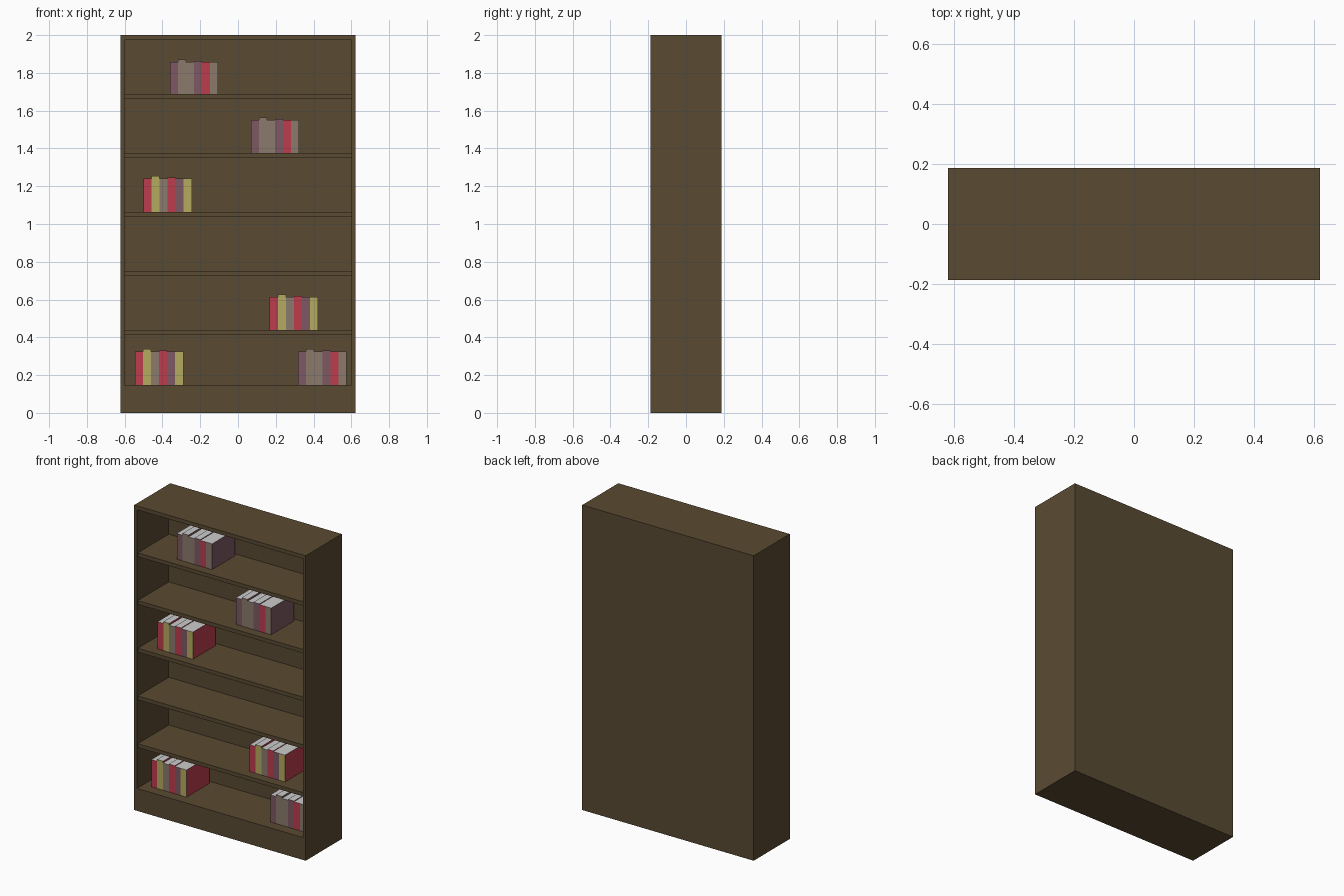
import bpy, bmesh
from mathutils import Vector

if "Cube" in bpy.data.objects:
    bpy.data.objects.remove(bpy.data.objects["Cube"])

W, D, H = 0.622, 0.187, 2.0          # half width, half depth, height
IN_X, FLOOR, TOP, BACK = 0.602, 0.147, 1.975, 0.142


def material(name, rgb):
    m = bpy.data.materials.new(name)
    m.diffuse_color = (*rgb, 1)
    m.use_nodes = True
    m.node_tree.nodes["Principled BSDF"].inputs["Base Color"].default_value = m.diffuse_color
    return m


wood = material("dark_wood", (0.102, 0.069, 0.032))
red = material("red_cover", (0.51, 0.045, 0.075))
yellow = material("yellow_cover", (0.46, 0.40, 0.115))
tan = material("tan_cover", (0.26, 0.195, 0.15))
purple = material("purple_cover", (0.205, 0.098, 0.122))
pages = material("pages", (0.6, 0.6, 0.6))


def add_box(bm, lo, hi):
    """Add an axis-aligned box and return its faces."""
    verts = bmesh.ops.create_cube(bm, size=1)["verts"]
    for v in verts:
        v.co = Vector([hi[i] if v.co[i] > 0 else lo[i] for i in range(3)])
    faces = list({f for v in verts for f in v.link_faces})
    for f in faces:
        f.normal_update()
    return faces


def finish(bm, name, mats):
    mesh = bpy.data.meshes.new(name)
    bm.normal_update()
    bm.to_mesh(mesh)
    bm.free()
    for m in mats:
        mesh.materials.append(m)
    obj = bpy.data.objects.new(name, mesh)
    bpy.context.collection.objects.link(obj)
    return obj


# Carcass: solid block with the front inset and pushed in to the back panel
bm = bmesh.new()
faces = add_box(bm, (-W, -D, 0), (W, D, H))
front = min(faces, key=lambda f: f.normal.y)
bmesh.ops.inset_region(bm, faces=[front], thickness=0.01)
for v in front.verts:
    v.co = (IN_X if v.co.x > 0 else -IN_X, -D, TOP if v.co.z > 1 else FLOOR)
new = bmesh.ops.extrude_discrete_faces(bm, faces=[front])["faces"][0]
for v in new.verts:
    v.co.y = BACK
finish(bm, "bookcase_carcass", [wood])

# Shelves
shelf_tops = [0.4375 + 0.3128 * i for i in range(5)]
for i, z in enumerate(shelf_tops):
    bm = bmesh.new()
    add_box(bm, (-IN_X, -D + 0.008, z - 0.025), (IN_X, BACK, z))
    finish(bm, f"shelf_{i + 1}", [wood])


# Books: coloured spines, one cover colour on the sides, pale pages on top
def book_row(name, x, z, height, spines):
    mats = [spines[0], pages] + spines
    bm = bmesh.new()
    step = 0.0427
    for i, extra in enumerate((0, 0.012, 0, 0.005, 0, 0)):
        x0 = x + i * step
        for f in add_box(bm, (x0, -0.119, z), (x0 + step, 0.119, z + height + extra)):
            if f.normal.y < -0.5:
                f.material_index = 2 + i
            elif abs(f.normal.z) > 0.5 or f.normal.y > 0.5:
                f.material_index = 1
    finish(bm, name, mats)


warm = [red, yellow, tan, red, purple, yellow]
muted = [purple, tan, tan, purple, red, tan]
book_row("books_bottom_left", -0.546, FLOOR, 0.178, warm)
book_row("books_bottom_right", 0.318, FLOOR, 0.178, muted)
book_row("books_shelf_1", 0.168, shelf_tops[0], 0.176, warm)
book_row("books_shelf_3", -0.501, shelf_tops[2], 0.178, warm)
book_row("books_shelf_4", 0.068, shelf_tops[3], 0.175, muted)
book_row("books_shelf_5", -0.361, shelf_tops[4], 0.169, muted)
